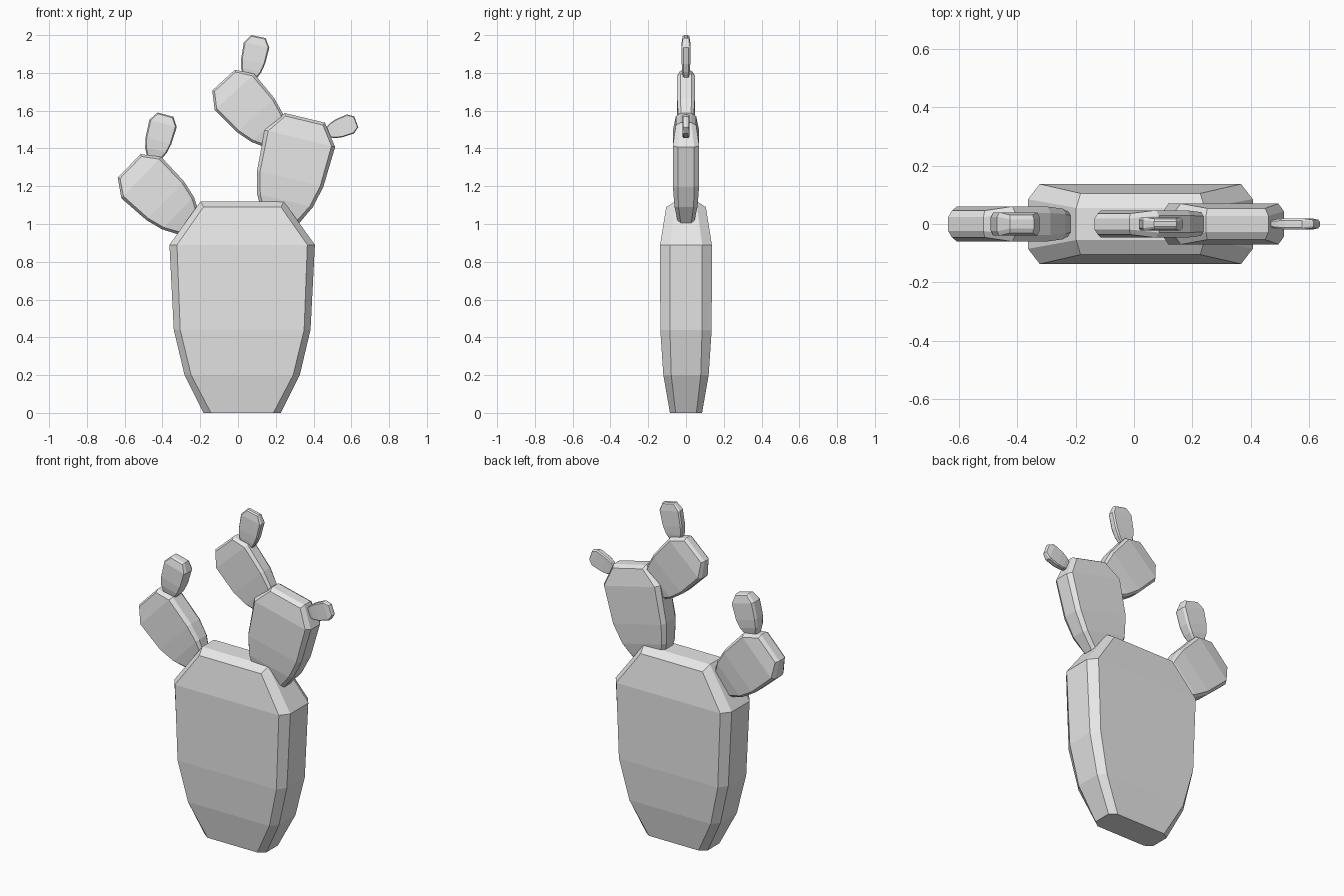
import bpy, bmesh
from math import radians

cube = bpy.data.objects.get("Cube")
if cube:
    bpy.data.objects.remove(cube, do_unlink=True)

# Single flat material
GREY = (0.8, 0.8, 0.8, 1)
mat = bpy.data.materials.new("light_grey")
mat.use_nodes = True
mat.diffuse_color = GREY
mat.node_tree.nodes["Principled BSDF"].inputs["Base Color"].default_value = GREY

# Pad profile, bottom to top:
# rim height, rim half width, rim half depth, face height, face half width, face half depth
LEVELS = [
    (0.00, 0.205, 0.055, 0.00, 0.165, 0.085),
    (0.20, 0.305, 0.078, 0.20, 0.270, 0.120),
    (0.44, 0.362, 0.085, 0.44, 0.328, 0.136),
    (0.89, 0.385, 0.085, 0.89, 0.345, 0.137),
    (1.12, 0.220, 0.055, 1.09, 0.205, 0.105),
]
HEIGHT, HALF_WIDTH, HALF_DEPTH = 1.12, 0.385, 0.137


def pad(name, base, tilt, length, half_width, half_depth):
    """Chamfered flat pad growing from base, leaning by tilt degrees towards +x."""
    bm = bmesh.new()
    rings = []
    for rz, rw, rd, fz, fw, fd in LEVELS:
        ring = [(rw, -rd, rz), (rw, rd, rz), (fw, fd, fz), (-fw, fd, fz),
                (-rw, rd, rz), (-rw, -rd, rz), (-fw, -fd, fz), (fw, -fd, fz)]
        rings.append([bm.verts.new(
            (x * half_width / HALF_WIDTH, y * half_depth / HALF_DEPTH, z * length / HEIGHT))
            for x, y, z in ring])
    # Walls between neighbouring rings
    for low, high in zip(rings, rings[1:]):
        for i in range(8):
            j = (i + 1) % 8
            bm.faces.new((low[i], low[j], high[j], high[i]))
    # End caps: a flat strip with a chamfer on each side
    for ring in (rings[0], rings[-1]):
        for ids in ((0, 1, 4, 5), (1, 2, 3, 4), (0, 5, 6, 7)):
            bm.faces.new([ring[i] for i in ids])
    bmesh.ops.recalc_face_normals(bm, faces=bm.faces)
    mesh = bpy.data.meshes.new(name)
    bm.to_mesh(mesh)
    bm.free()
    mesh.materials.append(mat)
    obj = bpy.data.objects.new(name, mesh)
    obj.location = (base[0], 0, base[1])
    obj.rotation_euler.y = radians(tilt)
    bpy.context.collection.objects.link(obj)


# Main trunk pad
pad("trunk_pad", (0.022, 0), 0, 1.12, 0.385, 0.137)

# Branch on the left of the front view: pad and bud
pad("right_arm_pad", (-0.262, 1.004), -46, 0.437, 0.152, 0.060)
pad("right_arm_bud", (-0.445, 1.352), 15, 0.235, 0.075, 0.040)

# Branch on the other side: large pad, upper pad and their buds
pad("left_arm_pad", (0.226, 1.03), 13.5, 0.547, 0.192, 0.070)
pad("upper_pad", (0.203, 1.456), -42.4, 0.414, 0.142, 0.047)
pad("upper_bud", (0.062, 1.777), 12, 0.220, 0.069, 0.023)
pad("side_bud", (0.476, 1.485), 69.5, 0.160, 0.054, 0.019)
